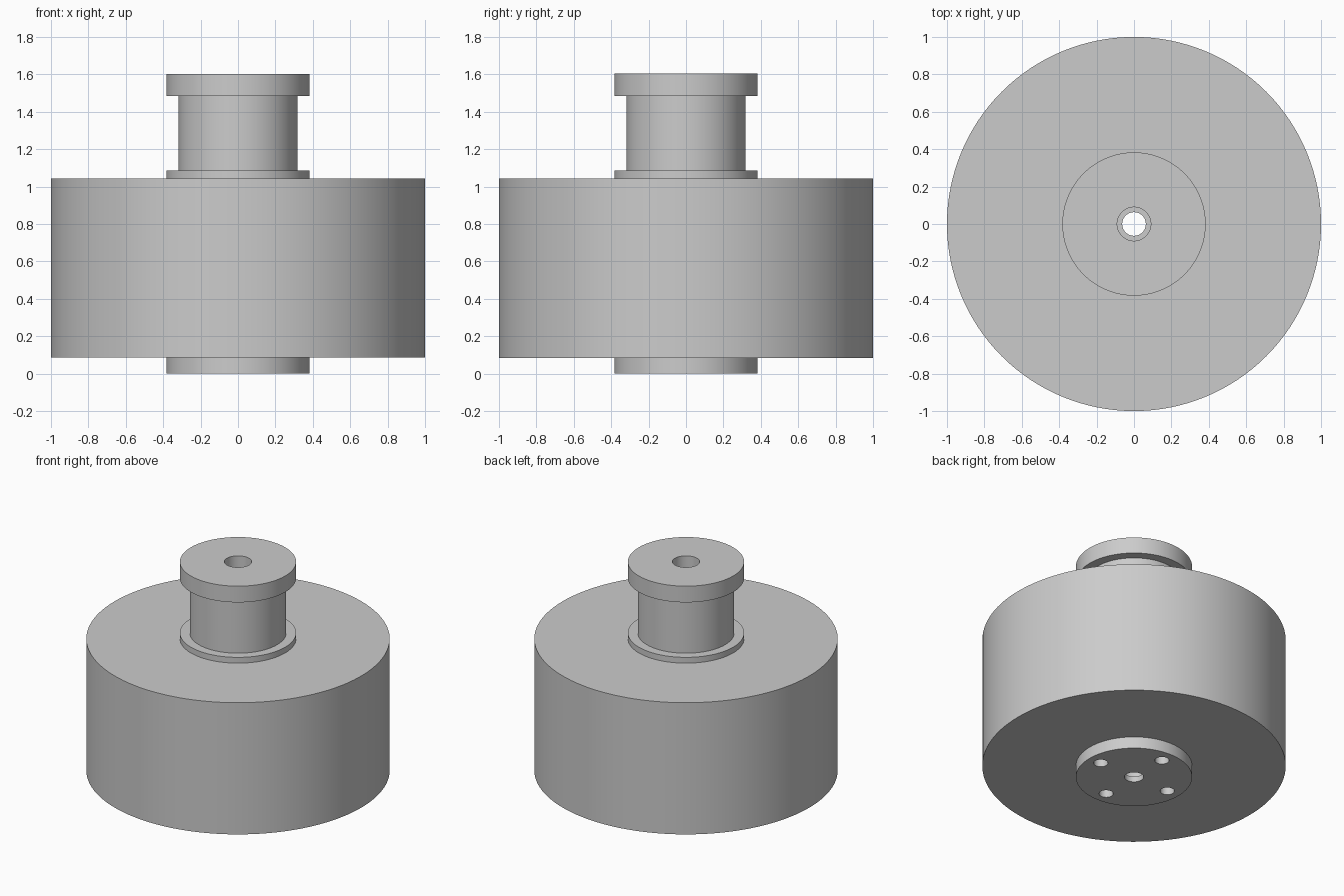
import bpy
import bmesh
import math

cube = bpy.data.objects.get("Cube")
if cube:
    bpy.data.objects.remove(cube, do_unlink=True)

SEGMENTS = 128

grey = bpy.data.materials.new("plain grey")
grey.use_nodes = True
grey.diffuse_color = (0.6, 0.6, 0.6, 1)
grey.node_tree.nodes["Principled BSDF"].inputs["Base Color"].default_value = (0.6, 0.6, 0.6, 1)


def activate(obj):
    bpy.ops.object.select_all(action="DESELECT")
    obj.select_set(True)
    bpy.context.view_layer.objects.active = obj


def lathe(name, profile):
    """Spin a closed (radius, height) outline around z."""
    bm = bmesh.new()
    verts = [bm.verts.new((r, 0, z)) for r, z in profile]
    edges = [bm.edges.new((verts[i - 1], verts[i])) for i in range(len(verts))]
    bmesh.ops.spin(bm, geom=verts + edges, cent=(0, 0, 0), axis=(0, 0, 1),
                   angle=math.tau, steps=SEGMENTS, use_merge=True)
    bmesh.ops.remove_doubles(bm, verts=bm.verts, dist=0.0001)
    bmesh.ops.recalc_face_normals(bm, faces=bm.faces)
    mesh = bpy.data.meshes.new(name)
    bm.to_mesh(mesh)
    bm.free()
    mesh.materials.append(grey)
    obj = bpy.data.objects.new(name, mesh)
    bpy.context.collection.objects.link(obj)
    return obj


# Heights and radii shared by the parts
flange, neck, bore, pilot = 0.383, 0.318, 0.09, 0.063
drum_bottom, drum_top = 0.085, 1.043

# Wide drum, a ring around the spool
drum = lathe("drum", [(neck, drum_bottom), (1, drum_bottom), (1, drum_top), (neck, drum_top)])

# Spool: foot flange, neck, collar and head, with a stepped bore through it
spool = lathe("spool", [
    (pilot, 0), (flange, 0), (flange, drum_bottom), (neck, drum_bottom),
    (neck, drum_top), (flange, drum_top), (flange, 1.085), (neck, 1.085),
    (neck, 1.485), (flange, 1.485), (flange, 1.603), (bore, 1.603),
    (bore, 0.04), (pilot, 0.04)])

# Four blind mounting holes in the foot
for i in range(4):
    a = i * math.pi / 2
    bpy.ops.mesh.primitive_cylinder_add(
        vertices=48, radius=0.047, depth=0.24,
        location=(0.286 * math.cos(a), 0.286 * math.sin(a), 0))
    cutter = bpy.context.object
    cutter.name = "mounting_hole_cutter"
    cutter.hide_render = True
    cutter.data.materials.append(grey)
    activate(spool)
    cut = spool.modifiers.new("mounting_hole", "BOOLEAN")
    cut.operation = "DIFFERENCE"
    cut.solver = "EXACT"
    cut.object = cutter
    bpy.ops.object.modifier_apply(modifier=cut.name)
    bpy.data.objects.remove(cutter, do_unlink=True)

# Smooth walls with crisp rims
for part in (drum, spool):
    activate(part)
    bpy.ops.object.shade_smooth_by_angle(angle=math.radians(30))
